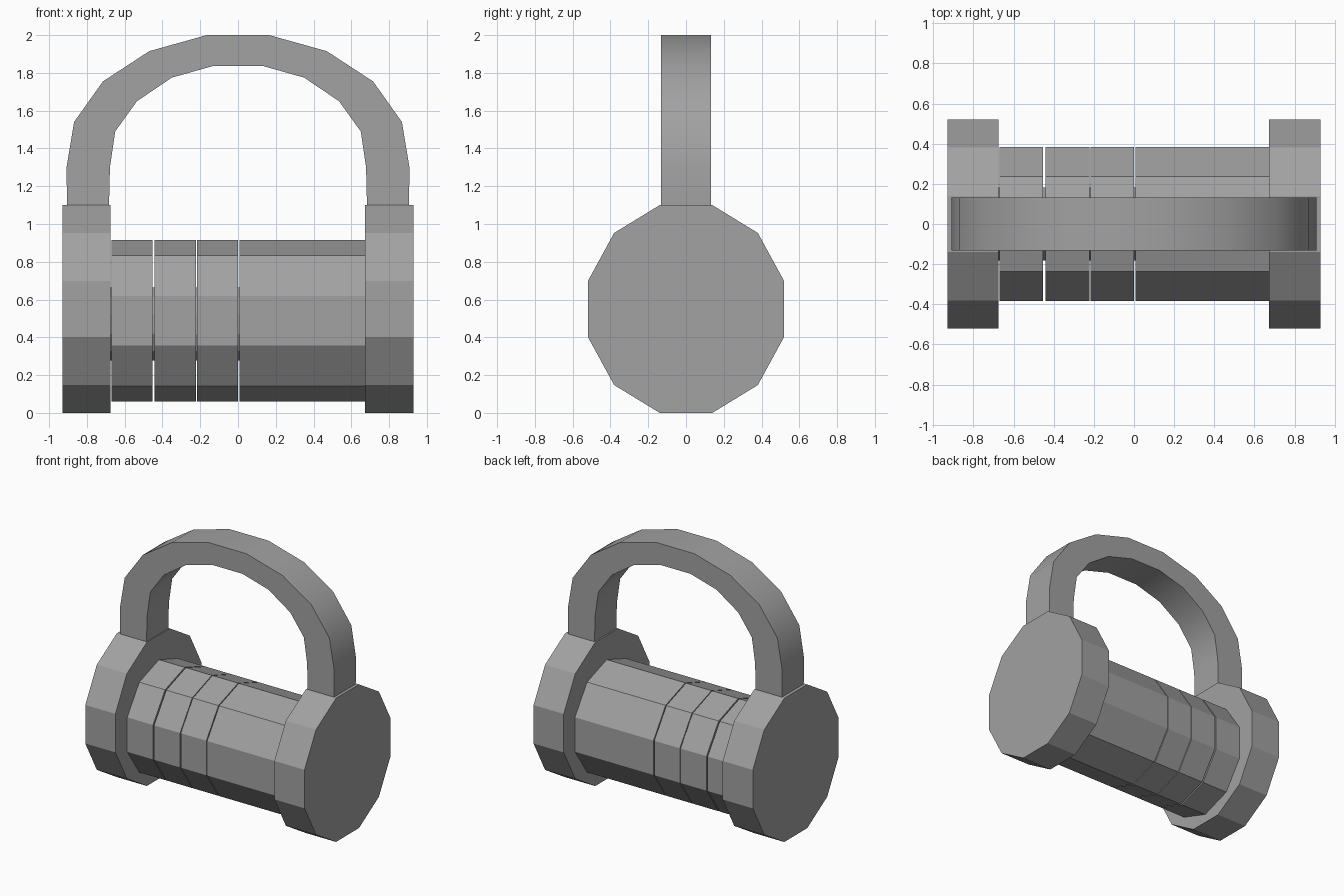
import bpy, bmesh, math

if "Cube" in bpy.data.objects:
    bpy.data.objects.remove(bpy.data.objects["Cube"])

DEPTH = 0.945          # the bodies are slightly squashed front to back

grey = bpy.data.materials.new("steel grey")
grey.diffuse_color = (0.36, 0.36, 0.36, 1)
grey.use_nodes = True
grey.node_tree.nodes["Principled BSDF"].inputs["Base Color"].default_value = grey.diffuse_color


def finish(bm, name):
    bmesh.ops.recalc_face_normals(bm, faces=bm.faces)
    mesh = bpy.data.meshes.new(name)
    bm.to_mesh(mesh)
    bm.free()
    mesh.materials.append(grey)
    obj = bpy.data.objects.new(name, mesh)
    bpy.context.collection.objects.link(obj)
    return obj


def extrude(name, points, offset):
    """Solid made from a flat outline pushed along an offset."""
    bm = bmesh.new()
    face = bm.faces.new([bm.verts.new(p) for p in points])
    new = bmesh.ops.extrude_face_region(bm, geom=[face], use_keep_orig=True)["geom"]
    verts = [v for v in new if isinstance(v, bmesh.types.BMVert)]
    bmesh.ops.translate(bm, verts=verts, vec=offset)
    return finish(bm, name)


def drum(name, x0, x1, z, radius, sides, start):
    """Many-sided drum lying along x."""
    ring = []
    for i in range(sides):
        a = math.radians(start) + math.tau * i / sides
        ring.append((x0, radius * DEPTH * math.cos(a), z + radius * math.sin(a)))
    return extrude(name, ring, (x1 - x0, 0, 0))


# End caps, twelve sided with a flat top
cap_radius = 0.55 / math.cos(math.radians(15))
drum("left_cap", -0.93, -0.675, 0.55, cap_radius, 12, 15)
drum("right_cap", 0.672, 0.928, 0.55, cap_radius, 12, 15)

# Ten-sided dials with an edge on top; the left ones have thin gaps
dials = [(-0.67, -0.452), (-0.442, -0.222), (-0.216, 0.0),
         (0.007, 0.23), (0.23, 0.451), (0.451, 0.672)]
for i, (x0, x1) in enumerate(dials):
    drum(f"dial_{i + 1}", x0, x1, 0.488, 0.427, 10, 90)

# Spindle seen between the dials
drum("spindle", -0.7, 0.7, 0.47, 0.2, 12, 15)

# Shackle: half outlines mirrored into an arch
outer = [(0.905, 1.09), (0.908, 1.3), (0.868, 1.54), (0.715, 1.755), (0.47, 1.915), (0.165, 2.0)]
inner = [(0.683, 1.09), (0.678, 1.3), (0.65, 1.49), (0.535, 1.65), (0.35, 1.775), (0.13, 1.837)]


def arch(half):
    return half + [(-x, z) for x, z in reversed(half)]


outline = arch(outer) + arch(inner)[::-1]
shackle = extrude("shackle", [(x, -0.132, z) for x, z in outline], (0, 0.264, 0))
bpy.context.view_layer.objects.active = shackle
shackle.select_set(True)
bpy.ops.object.shade_smooth_by_angle(angle=math.radians(40))
